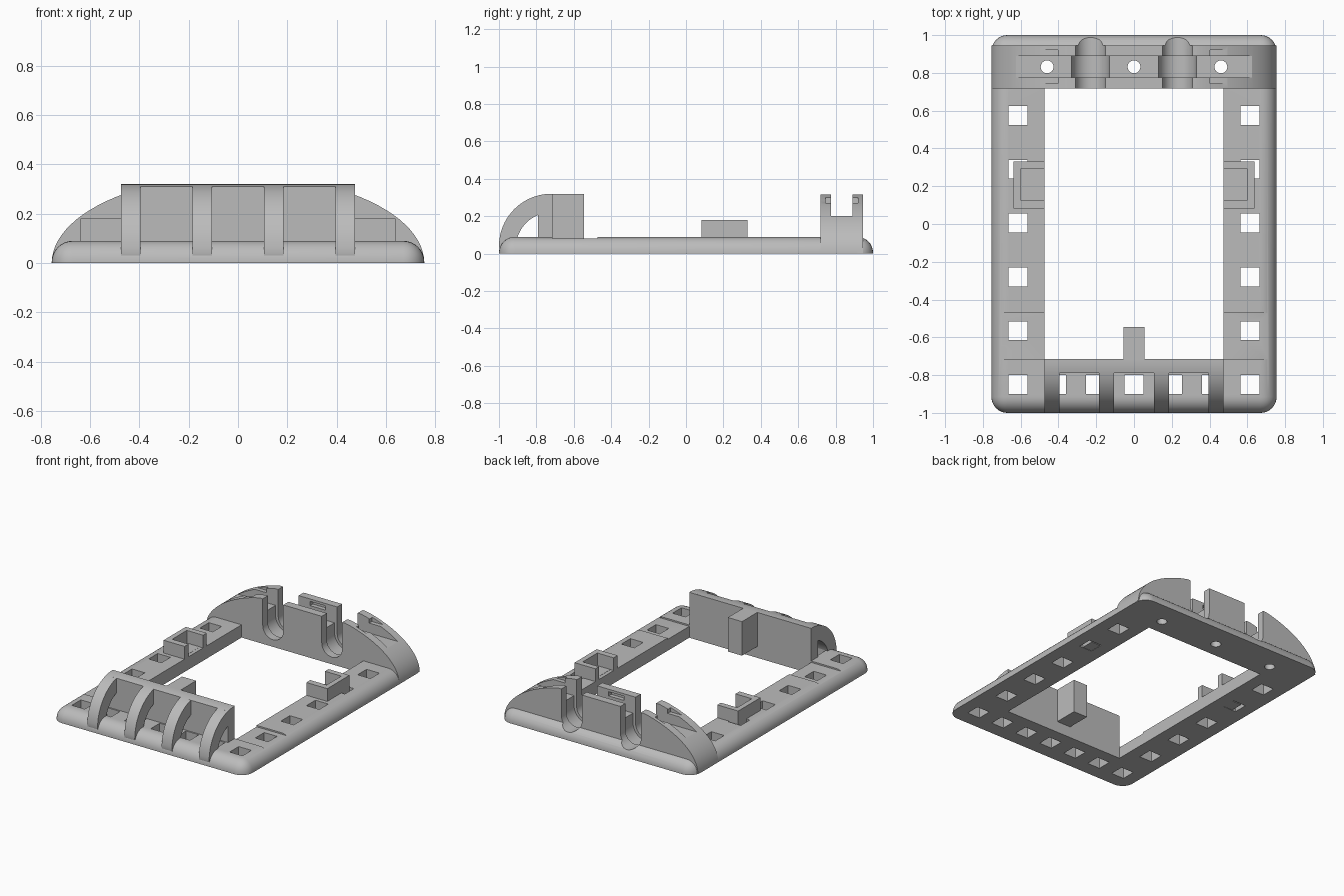
import bpy, bmesh
from math import sin, cos, pi, sqrt
from mathutils import Vector

if "Cube" in bpy.data.objects:
    bpy.data.objects.remove(bpy.data.objects["Cube"])

grey = bpy.data.materials.new("plain grey")
grey.use_nodes = True
grey.diffuse_color = (0.5, 0.5, 0.5, 1)
grey.node_tree.nodes["Principled BSDF"].inputs["Base Color"].default_value = (0.5, 0.5, 0.5, 1)


def finish(name, bm):
    bmesh.ops.recalc_face_normals(bm, faces=bm.faces)
    mesh = bpy.data.meshes.new(name)
    bm.to_mesh(mesh)
    bm.free()
    mesh.materials.append(grey)
    ob = bpy.data.objects.new(name, mesh)
    bpy.context.collection.objects.link(ob)
    return ob


def extrude(name, points, axis, start, end):
    """Extrude a 2D outline along one axis between two positions."""
    place = {"x": lambda p, t: (t, p[0], p[1]),
             "y": lambda p, t: (p[0], t, p[1]),
             "z": lambda p, t: (p[0], p[1], t)}[axis]
    bm = bmesh.new()
    face = bm.faces.new([bm.verts.new(place(p, start)) for p in points])
    out = bmesh.ops.extrude_face_region(bm, geom=[face])
    shift = Vector(place((0, 0), end - start))
    bmesh.ops.translate(bm, vec=shift, verts=[v for v in out["geom"] if isinstance(v, bmesh.types.BMVert)])
    return finish(name, bm)


def box(name, x0, x1, y0, y1, z0, z1):
    return extrude(name, [(x0, y0), (x1, y0), (x1, y1), (x0, y1)], "z", z0, z1)


def arc(cx, cy, rx, ry, a0, a1, n):
    return [(cx + rx * cos(a0 + (a1 - a0) * i / n), cy + ry * sin(a0 + (a1 - a0) * i / n))
            for i in range(n + 1)]


def cut(target, cutters):
    for c in cutters:
        c.hide_render = True
        mod = target.modifiers.new("cut", "BOOLEAN")
        mod.operation, mod.solver, mod.object = "DIFFERENCE", "EXACT", c
    bpy.context.view_layer.update()
    graph = bpy.context.evaluated_depsgraph_get()
    mesh = bpy.data.meshes.new_from_object(target.evaluated_get(graph))
    target.modifiers.clear()
    target.data = mesh


def smooth(ob):
    bpy.ops.object.select_all(action="DESELECT")
    ob.select_set(True)
    bpy.context.view_layer.objects.active = ob
    bpy.ops.object.shade_smooth_by_angle(angle=0.5)


W, TOP, IN = 0.755, 0.09, 0.475
BACK, FRONT = 0.718, -0.715

# Base plate with rounded rim
bm = bmesh.new()
bmesh.ops.create_cube(bm, size=1)
for v in bm.verts:
    v.co = (v.co.x * 2 * W, v.co.y * 2, (v.co.z + 0.5) * TOP)
rim = [e for e in bm.edges if any(v.co.z > 0.01 for v in e.verts)]
bmesh.ops.bevel(bm, geom=rim, offset=0.085, segments=8, profile=0.5, affect="EDGES")
base = finish("base_frame", bm)

# Cutters for the frame: opening, square holes and shallow recesses
frame_cuts = [box("opening_cutter", -IN, IN, FRONT, BACK, -0.1, 0.3)]
spots = [(s * 0.615, -0.85 + 0.285 * i) for s in (-1, 1) for i in range(6)]
spots += [(0.205 * i, -0.85) for i in range(-2, 3)]
for x, y in spots:
    frame_cuts.append(box("square_hole_cutter", x - 0.05, x + 0.05, y - 0.05, y + 0.05, -0.1, 0.3))
for s in (-1, 1):
    frame_cuts.append(box("recess_cutter", *sorted((s * 0.45, s * 0.8)), FRONT, -0.472, 0.08, 0.2))

# Cutters shared by the frame and the rear arch: cradles and screw holes
shared = []
for x in (-0.23, 0.23):
    for r, y0, y1 in ((0.08, 0.6, 1.1), (0.1, 0.775, 0.89)):
        u = [(x - r, 0.5)] + arc(x, 0.13, r, r, pi, 2 * pi, 20) + [(x + r, 0.5)]
        shared.append(extrude("cradle_cutter", u, "y", y0, y1))
for x in (-0.46, 0, 0.46):
    shared.append(extrude("screw_hole_cutter", arc(x, 0.832, 0.034, 0.034, 0, 2 * pi, 24)[:-1], "z", -0.1, 0.5))

# Rear arch with a long channel and small clip slots
peak, rise = 0.317, 0.355
xs = [W * cos(pi * i / 48) for i in range(49)]
outline = [(x, max(0.002, min(peak, rise * sqrt(max(0, 1 - (x / W) ** 2))))) for x in xs]
arch = extrude("rear_arch", outline, "y", BACK, 0.945)
arch_cuts = [box("channel_cutter", -0.645, 0.645, 0.775, 0.89, 0.2, 0.5)]
for x0, x1 in ((-0.49, -0.4), (-0.06, 0.06), (0.4, 0.49)):
    arch_cuts.append(box("clip_slot_cutter", x0, x1, 0.745, 0.92, 0.27, 0.3))

cut(base, frame_cuts + shared)
cut(arch, arch_cuts + shared)
for c in frame_cuts + arch_cuts + shared:
    bpy.data.objects.remove(c)
smooth(base)
smooth(arch)

# Front wall with a curved top
cy, cz, R, r = -0.72, 0.04, 0.28, 0.19
top = [(y, cz + sqrt(R * R - (y - cy) ** 2)) for y in (-0.79, -0.77, -0.75, -0.73)]
wall = extrude("front_wall", [(FRONT, 0.002), (-0.79, 0.002)] + top + [(FRONT, 0.32)], "x", -IN, IN)
smooth(wall)

# Four curved ribs in front of the wall
outer = arc(cy, cz, R, R, pi, pi / 2, 20)
inner = arc(cy, 0.03, r, r, 0.62 * pi, 0.93 * pi, 12)
rib = [(-0.998, 0.03)] + outer + [(FRONT - 0.003, 0.2), (-0.785, 0.2)] + inner + [(-0.905, 0.03)]
for x in (-0.435, -0.145, 0.145, 0.435):
    smooth(extrude("front_rib", rib, "x", x - 0.04, x + 0.04))

# Tab behind the wall
box("wall_tab", -0.055, 0.055, -0.545, -0.72, 0.08, 0.32)

# Side brackets, open towards the middle
for s, side in ((1, "left"), (-1, "right")):
    u = [(IN, 0.083), (0.638, 0.083), (0.638, 0.33), (IN, 0.33),
         (IN, 0.29), (0.602, 0.29), (0.602, 0.127), (IN, 0.127)]
    extrude(side + "_bracket", [(s * x, y) for x, y in u], "z", 0.002, 0.18)
    box(side + "_bracket_floor", s * 0.5, s * 0.61, 0.1, 0.31, 0.002, TOP + 0.001)
